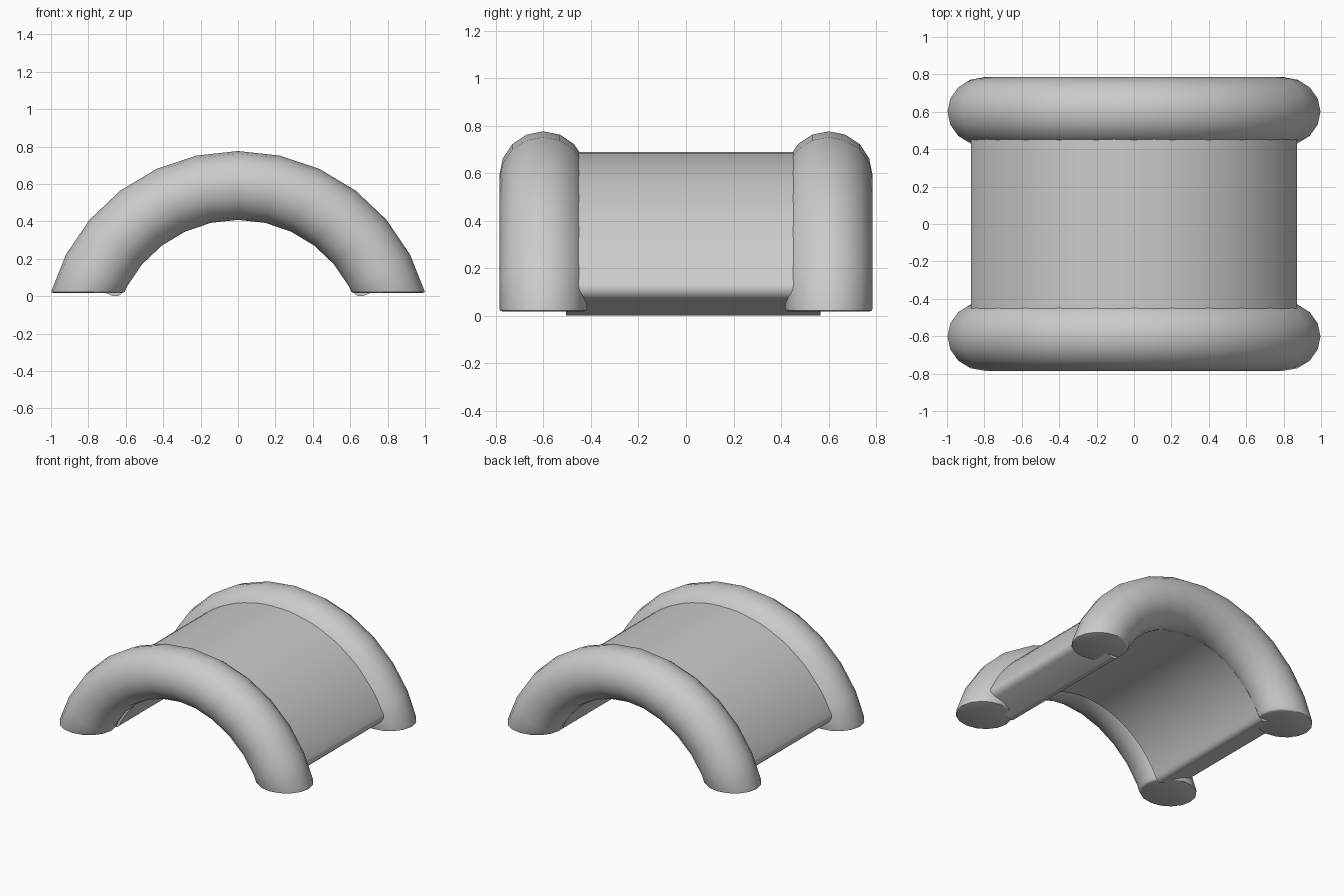
import bpy, bmesh, math

if "Cube" in bpy.data.objects:
    bpy.data.objects.remove(bpy.data.objects["Cube"])

CZ = -0.265          # height of the common arc centre
TUBE_R = 0.857       # radius of the tube's centreline
TUBE_S = 0.184       # radius of the tube's section


def finish(bm, name):
    bmesh.ops.recalc_face_normals(bm, faces=bm.faces[:])
    me = bpy.data.meshes.new(name)
    bm.to_mesh(me)
    bm.free()
    ob = bpy.data.objects.new(name, me)
    bpy.context.collection.objects.link(ob)
    bpy.ops.object.select_all(action='DESELECT')
    ob.select_set(True)
    bpy.context.view_layer.objects.active = ob
    bpy.ops.object.shade_smooth_by_angle(angle=math.radians(40))
    return ob


# Round arched tube, swept past the ground and cut flat at both feet
def arch_tube(name, y):
    bm = bmesh.new()
    sides, rings = 16, []
    for k in range(-7, 8):
        a = math.radians(90 + 12.4 * k)
        ring = []
        for i in range(sides):
            t = 2 * math.pi * i / sides
            r = TUBE_R + TUBE_S * math.cos(t)
            ring.append(bm.verts.new((r * math.cos(a), y + TUBE_S * math.sin(t), CZ + r * math.sin(a))))
        rings.append(ring)
    for p, q in zip(rings, rings[1:]):
        for i in range(sides):
            j = (i + 1) % sides
            bm.faces.new((p[i], p[j], q[j], q[i]))
    bmesh.ops.bisect_plane(bm, geom=bm.verts[:] + bm.edges[:] + bm.faces[:], dist=1e-5,
                           plane_co=(0, 0, 0.018), plane_no=(0, 0, -1), clear_outer=True)
    rim = [e for e in bm.edges if e.is_boundary]
    bmesh.ops.holes_fill(bm, edges=rim, sides=0)
    bmesh.ops.bevel(bm, geom=rim, offset=0.012, segments=2, profile=0.5, affect='EDGES')
    return finish(bm, name)


arch_tube("front_arch", -0.601)
arch_tube("back_arch", 0.601)


# Thick curved panel between the tubes, with rounded lower edges
def curved_panel(name, r_in, r_out, end_deg, round_r, y0, y1):
    half = []
    # outer arc from the crown down to the right end
    a_end = math.radians(end_deg)
    a_out = a_end + math.asin(round_r / (r_out - round_r))
    a_in = a_end + math.asin(round_r / (r_in + round_r))
    n = 20
    for i in range(n + 1):
        a = math.pi / 2 + (a_out - math.pi / 2) * i / n
        half.append((r_out * math.cos(a), CZ + r_out * math.sin(a)))
    # two rounded corners
    for rc, ac, s, e in ((r_out - round_r, a_out, a_out, a_end - math.pi / 2),
                         (r_in + round_r, a_in, a_end - math.pi / 2, a_in - math.pi)):
        cx, cz = rc * math.cos(ac), CZ + rc * math.sin(ac)
        for i in range(1 if s > 0 else 0, 7):
            t = s + (e - s) * i / 6
            half.append((cx + round_r * math.cos(t), cz + round_r * math.sin(t)))
    # inner arc back up to the crown
    for i in range(1, n + 1):
        a = a_in + (math.pi / 2 - a_in) * i / n
        half.append((r_in * math.cos(a), CZ + r_in * math.sin(a)))
    loop = half + [(-x, z) for x, z in half[-2:0:-1]]
    bm = bmesh.new()
    f = [bm.verts.new((x, y0, z)) for x, z in loop]
    b = [bm.verts.new((x, y1, z)) for x, z in loop]
    m = len(loop)
    for i in range(m):
        j = (i + 1) % m
        bm.faces.new((f[i], f[j], b[j], b[i]))
    # end faces as strips across the thickness
    h = len(half)
    for v in (f, b):
        for i in range(h // 2):
            p, q = i, h - 1 - i
            if p + 1 <= q - 1:
                bm.faces.new((v[p], v[p + 1], v[q - 1], v[q]))
                mp, mp1, mq1, mq = ((m - 0 if k == 0 else 2 * h - 2 - k if k < h - 1 else h - 1)
                                    for k in (p, p + 1, q - 1, q))
                bm.faces.new((v[mp % m], v[mp1 % m], v[mq1 % m], v[mq % m]))
    return finish(bm, name)


curved_panel("curved_panel", 0.677, 0.955, 21.7, 0.05, -0.505, 0.565)
